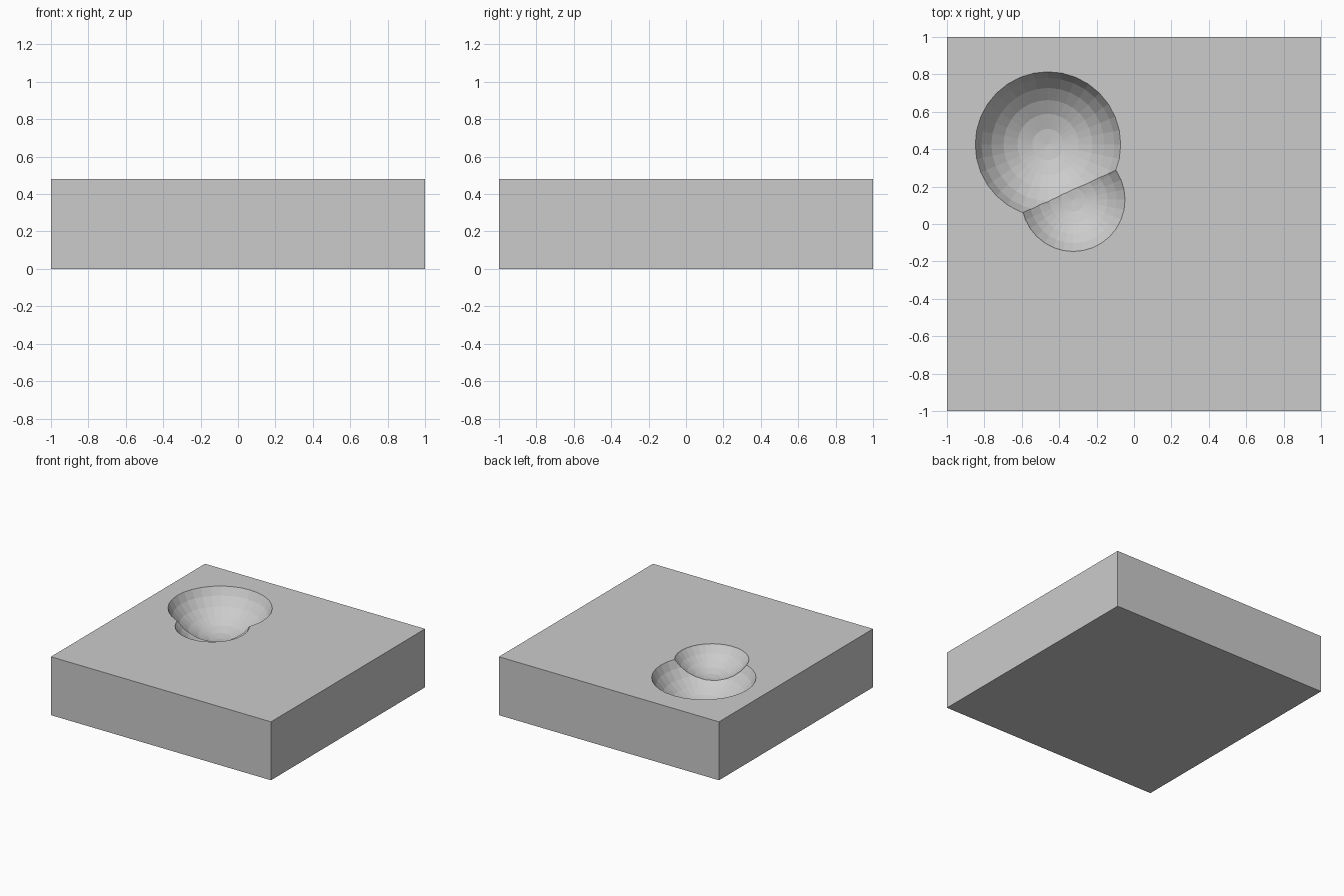
import bpy

if "Cube" in bpy.data.objects:
    bpy.data.objects.remove(bpy.data.objects["Cube"])

TOP = 0.48      # height of the slab
LIFT = 0.175    # sphere centres sit this far above the top face

# Slab
bpy.ops.mesh.primitive_cube_add(size=2, location=(0, 0, TOP / 2))
slab = bpy.context.object
slab.name = "slab"
slab.scale.z = TOP / 2
bpy.ops.object.transform_apply(location=False, rotation=False, scale=True)


def scoop(name, x, y, rim):
    """Cut a round bowl with the given rim radius into the slab's top."""
    radius = (rim ** 2 + LIFT ** 2) ** 0.5
    bpy.ops.mesh.primitive_uv_sphere_add(segments=32, ring_count=16, radius=radius,
                                         location=(x, y, TOP + LIFT))
    cutter = bpy.context.object
    cutter.name = name
    mod = slab.modifiers.new(name, 'BOOLEAN')
    mod.operation = 'DIFFERENCE'
    mod.solver = 'EXACT'
    mod.object = cutter
    bpy.context.view_layer.objects.active = slab
    bpy.ops.object.modifier_apply(modifier=mod.name)
    bpy.data.objects.remove(cutter, do_unlink=True)


# Two overlapping bowls
scoop("large_bowl_cutter", -0.46, 0.425, 0.39)
scoop("small_bowl_cutter", -0.325, 0.13, 0.278)
